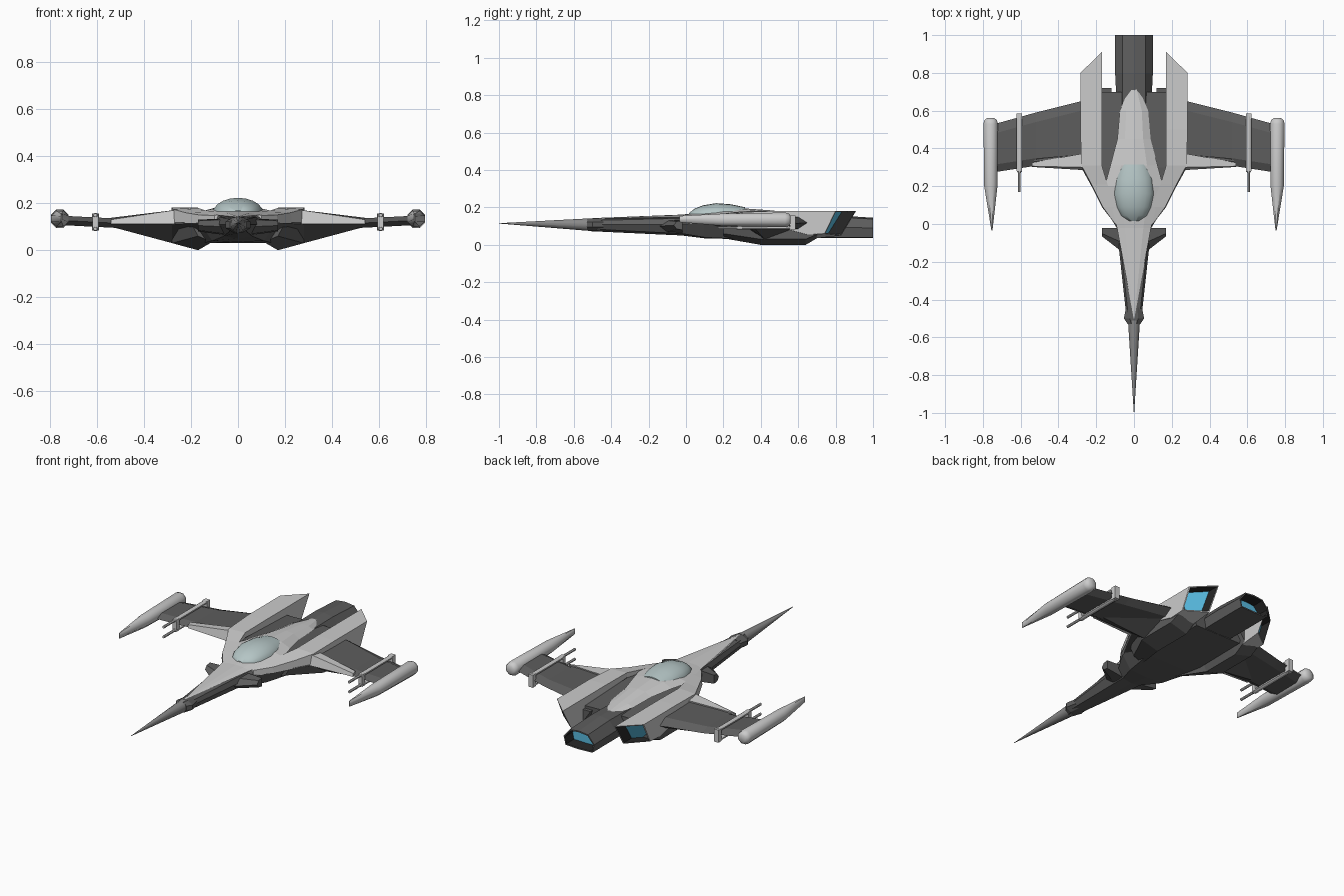
import bpy, bmesh, math
from mathutils import Vector

if "Cube" in bpy.data.objects:
    bpy.data.objects.remove(bpy.data.objects["Cube"])


def material(name, rgb):
    m = bpy.data.materials.new(name)
    m.diffuse_color = (*rgb, 1)
    m.use_nodes = True
    m.node_tree.nodes["Principled BSDF"].inputs["Base Color"].default_value = m.diffuse_color
    return m


DARK = material("dark_panel", (0.11, 0.11, 0.11))
MID = material("nose_grey", (0.25, 0.25, 0.25))
BLACK = material("nozzle_black", (0.02, 0.02, 0.02))
GLOW = material("engine_glow", (0.1, 0.5, 0.75))
GLASS = material("canopy_glass", (0.46, 0.56, 0.56))
LIGHT = material("light_panel", (0.8, 0.8, 0.8))


def loft(name, rings, mat=LIGHT, mirror=False, nozzle=False, smooth=False):
    """Skin a list of equal-length 3D rings, with capped ends."""
    bm = bmesh.new()
    vr = [[bm.verts.new(p) for p in r] for r in rings]
    n = len(vr[0])
    for a, b in zip(vr, vr[1:]):
        for i in range(n):
            bm.faces.new((a[i], a[(i + 1) % n], b[(i + 1) % n], b[i]))
    bm.faces.new(vr[0])
    end = bm.faces.new(vr[-1])
    bmesh.ops.recalc_face_normals(bm, faces=bm.faces)
    if nozzle:  # sink the rear cap to make a glowing exhaust
        bmesh.ops.inset_region(bm, faces=[end], thickness=0.008)
        walls = bmesh.ops.inset_region(bm, faces=[end], thickness=0.002)["faces"]
        for f in walls:
            f.material_index = 1
        end.material_index = 2
        bmesh.ops.translate(bm, verts=end.verts[:], vec=(0, -0.07, 0))
    me = bpy.data.meshes.new(name)
    bm.to_mesh(me)
    bm.free()
    for m in (mat, BLACK, GLOW) if nozzle else (mat,):
        me.materials.append(m)
    ob = bpy.data.objects.new(name, me)
    bpy.context.collection.objects.link(ob)
    if mirror:
        ob.modifiers.new("mirror", "MIRROR")
    if smooth:
        bpy.ops.object.select_all(action="DESELECT")
        ob.select_set(True)
        bpy.context.view_layer.objects.active = ob
        bpy.ops.object.shade_smooth_by_angle(angle=math.radians(50))
    return ob


def at_y(y, pts):
    return [(x, y, z) for x, z in pts]


def at_x(x, pts):
    return [(x, y, z) for y, z in pts]


def sym(y, half):
    """Full ring from half outline running top centre to bottom centre."""
    return at_y(y, half + [(-x, z) for x, z in half[-2:0:-1]])


def oval(y, cx, cz, rx, rz, n=8):
    a = [2 * math.pi * (i + 0.5) / n for i in range(n)]
    return at_y(y, [(cx + rx * math.cos(t), cz + rz * math.sin(t)) for t in a])


def box(name, x0, x1, y0, y1, z0, z1, **kw):
    q = [(x0, z0), (x1, z0), (x1, z1), (x0, z1)]
    return loft(name, [at_y(y0, q), at_y(y1, q)], **kw)


# Nose needle and its collar
loft("nose_needle", [oval(-1, 0, 0.115, 0.001, 0.001, 12),
                     oval(-0.51, 0, 0.108, 0.033, 0.035, 12)], MID, smooth=True)
loft("nose_collar", [oval(-0.53, 0, 0.108, 0.036, 0.034),
                     oval(-0.50, 0, 0.108, 0.058, 0.035),
                     oval(-0.44, 0, 0.108, 0.045, 0.035)], DARK)

# Dark main hull
loft("hull", [
    sym(-0.51, [(0, .14), (.028, .13), (.038, .11), (.03, .085), (0, .073)]),
    sym(-0.02, [(0, .152), (.08, .142), (.092, .11), (.06, .06), (0, .05)]),
    sym(0.10, [(0, .165), (.12, .15), (.165, .12), (.11, .04), (0, .035)]),
    sym(0.30, [(0, .17), (.17, .15), (.2, .1), (.15, .03), (0, .03)]),
    sym(0.70, [(0, .14), (.17, .135), (.17, .1), (.15, .035), (0, .035)]),
], DARK)

# Light top spine running from nose to tail
spine = [(-0.5, .002, .143, .141), (-0.02, .09, .162, .15), (0.1, .12, .175, .16),
         (0.2, .155, .185, .165), (0.31, .125, .195, .165), (0.45, .088, .185, .158),
         (0.6, .075, .168, .15), (0.77, .002, .147, .143)]
loft("spine_panel", [sym(y, [(0, t), (x * 0.55, t - (t - e) * 0.2), (x, e), (0, e - .03)])
                     for y, x, t, e in spine])

# Glass canopy
dome = [(.015, .03, .012), (.045, .07, .036), (.09, .092, .054), (.16, .108, .066),
        (.24, .1, .06), (.315, .082, .044)]
loft("canopy", [at_y(y, [(w * math.cos(math.pi * i / 10), .157 + h * math.sin(math.pi * i / 10))
                         for i in range(11)]) for y, w, h in dome], GLASS, smooth=True)

# Small fins beside the nose
loft("nose_fin", [at_x(.06, [(-.15, .1), (-.1, .13), (-.02, .135), (-.02, .065), (-.1, .07)]),
                  at_x(.17, [(-.065, .105), (-.05, .125), (-.02, .13), (-.02, .08), (-.05, .085)])],
     DARK, mirror=True)

# Light shoulders flowing into the side engine pods
loft("side_engine", [
    at_y(0.0, [(.07, .155), (.1, .148), (.1, .115), (.07, .115)]),
    at_y(0.09, [(.09, .165), (.165, .15), (.17, .115), (.09, .115)]),
    at_y(0.21, [(.14, .17), (.225, .16), (.23, .113), (.14, .113)]),
    at_y(0.31, [(.17, .18), (.278, .175), (.284, .11), (.17, .11)]),
    at_y(0.50, [(.17, .182), (.284, .182), (.284, .095), (.17, .095)]),
    at_y(0.65, [(.17, .182), (.284, .182), (.284, .055), (.17, .03)]),
    [(.17, .91, .182), (.284, .80, .182), (.284, .74, .06), (.17, .83, .05)],
], mirror=True, nozzle=True)

# Dark keels below the side engines
loft("keel", [
    at_y(0.2, [(.1, .11), (.2, .115), (.17, .06), (.11, .035)]),
    at_y(0.40, [(.12, .12), (.281, .12), (.281, .03), (.17, 0)]),
    at_y(0.64, [(.12, .12), (.281, .12), (.281, .03), (.17, 0)]),
    at_y(0.72, [(.12, .12), (.275, .12), (.275, .065), (.17, .047)]),
], DARK, mirror=True)

# Central rear engine
loft("main_engine", [
    sym(0.6, [(0, .15), (.06, .145), (.09, .095), (.085, .04), (0, .036)]),
    sym(0.8, [(0, .158), (.06, .148), (.1, .095), (.088, .04), (0, .036)]),
    sym(1.0, [(0, .145), (.06, .138), (.1, .09), (.088, .04), (0, .036)]),
], DARK, nozzle=True)

# Wings with thick root fairing and light leading fillet
wing = [(.26, .33, .655, .085, .15), (.52, .308, .59, .095, .135), (.735, .275, .53, .106, .146)]
loft("wing", [at_x(x, [(a, (lo + hi) / 2), (a + .04, hi), (b - .05, hi), (b, (lo + hi) / 2),
                       (b - .05, lo), (a + .04, lo)]) for x, a, b, lo, hi in wing],
     DARK, mirror=True)
loft("wing_root_fairing", [at_x(.17, [(.1, .12), (.3, .155), (.66, .12), (.42, .015)]),
                           at_x(.28, [(.3, .115), (.36, .15), (.65, .115), (.42, .03)]),
                           at_x(.53, [(.308, .113), (.33, .132), (.56, .113), (.36, .097)])],
     DARK, mirror=True)
loft("wing_fillet", [at_x(.26, [(.285, .112), (.30, .172), (.375, .16), (.36, .112)]),
                     at_x(.54, [(.302, .112), (.306, .13), (.325, .138), (.32, .112)])],
     mirror=True)

# Pointed wingtip pods
loft("wingtip_pod", [oval(-0.035, .752, .138, .003, .018), oval(0.20, .758, .134, .038, .036),
                     oval(0.53, .759, .134, .041, .042), oval(0.55, .759, .134, .036, .036),
                     oval(0.56, .759, .134, .022, .022)], mirror=True, smooth=True)

# Twin-barrel guns clamped around each wing
for label, z in (("upper", .149), ("lower", .091)):
    loft(label + "_gun", [oval(.17, .607, z, .008, .008), oval(.27, .607, z, .008, .008),
                          oval(.28, .607, z, .015, .01), oval(.57, .607, z, .015, .01)],
         mirror=True)
box("gun_rear_clamp", .592, .622, .555, .585, .083, .157, mirror=True)
box("gun_front_clamp", .594, .620, .275, .3, .085, .155, mirror=True)
